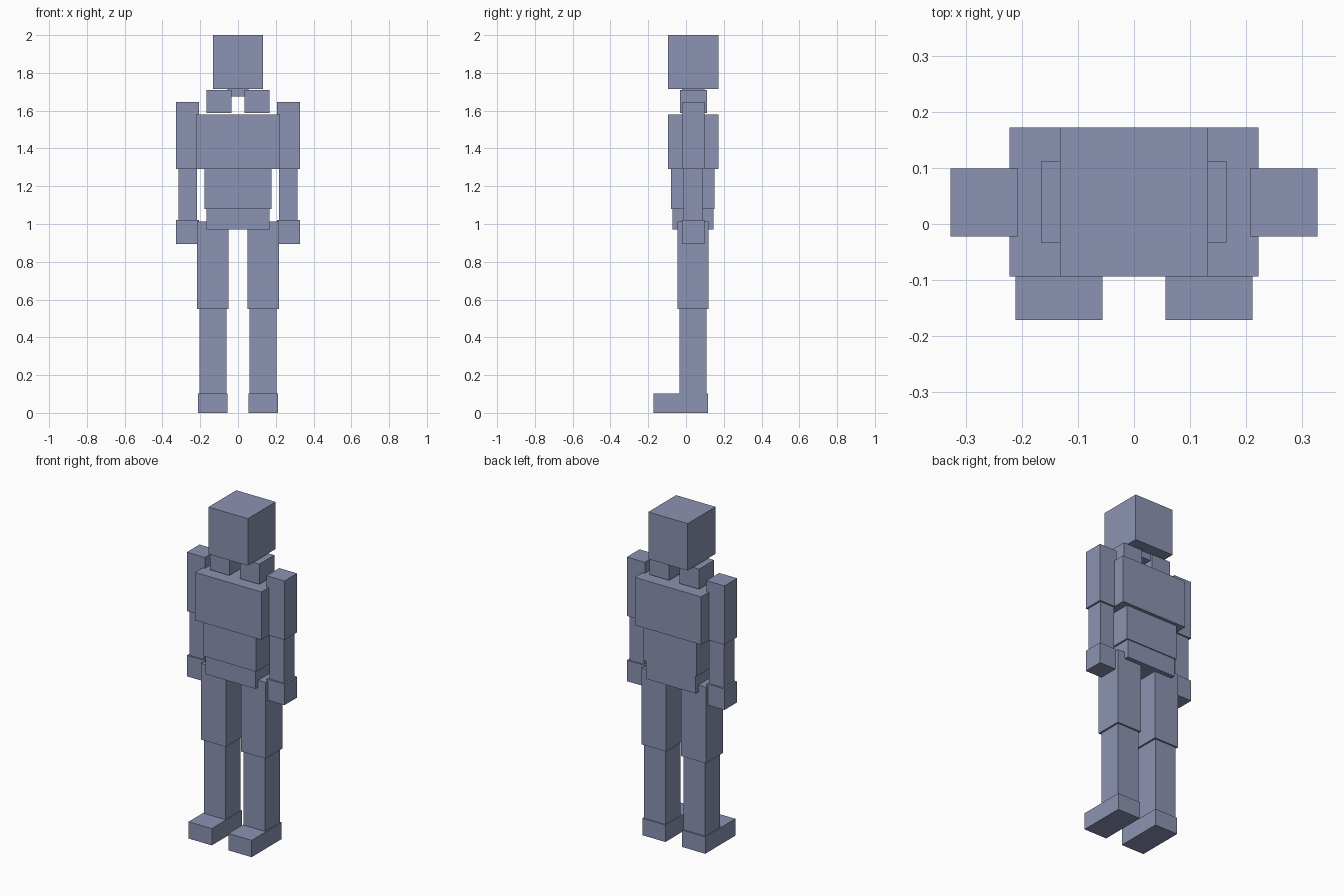
import bpy
import bmesh
from mathutils import Vector

if "Cube" in bpy.data.objects:
    bpy.data.objects.remove(bpy.data.objects["Cube"])

mat = bpy.data.materials.new("blue_grey")
mat.diffuse_color = (0.262, 0.292, 0.445, 1.0)
mat.use_nodes = True
mat.node_tree.nodes["Principled BSDF"].inputs["Base Color"].default_value = mat.diffuse_color


def box(name, x, y, z):
    """Axis-aligned block from (min, max) ranges."""
    bm = bmesh.new()
    bmesh.ops.create_cube(bm, size=1.0)
    for v in bm.verts:
        v.co = Vector([lo + (hi - lo) * (c + 0.5)
                       for c, (lo, hi) in zip(v.co, (x, y, z))])
    mesh = bpy.data.meshes.new(name)
    bm.to_mesh(mesh)
    bm.free()
    mesh.materials.append(mat)
    bpy.context.collection.objects.link(bpy.data.objects.new(name, mesh))


def pair(name, x, y, z):
    """The same block on both sides of the body."""
    box("left_" + name, x, y, z)
    box("right_" + name, (-x[1], -x[0]), y, z)


# Head, neck and trunk
box("head", (-0.132, 0.132), (-0.094, 0.172), (1.715, 2.0))
box("neck", (-0.055, 0.055), (-0.022, 0.099), (1.675, 1.716))
box("chest", (-0.222, 0.222), (-0.094, 0.172), (1.29, 1.58))
box("abdomen", (-0.178, 0.178), (-0.08, 0.152), (1.08, 1.29))
box("hips", (-0.167, 0.167), (-0.072, 0.146), (0.97, 1.08))

# Shoulders and arms
pair("shoulder", (0.035, 0.166), (-0.033, 0.111), (1.588, 1.71))
pair("upper_arm", (0.207, 0.327), (-0.022, 0.099), (1.29, 1.647))
pair("forearm", (0.218, 0.316), (-0.012, 0.089), (1.02, 1.29))
pair("hand", (0.207, 0.327), (-0.022, 0.099), (0.895, 1.022))

# Legs and feet
pair("thigh", (0.05, 0.216), (-0.045, 0.119), (0.55, 1.012))
pair("shin", (0.061, 0.205), (-0.034, 0.109), (0.1, 0.55))
pair("foot", (0.056, 0.211), (-0.171, 0.117), (0.0, 0.102))
